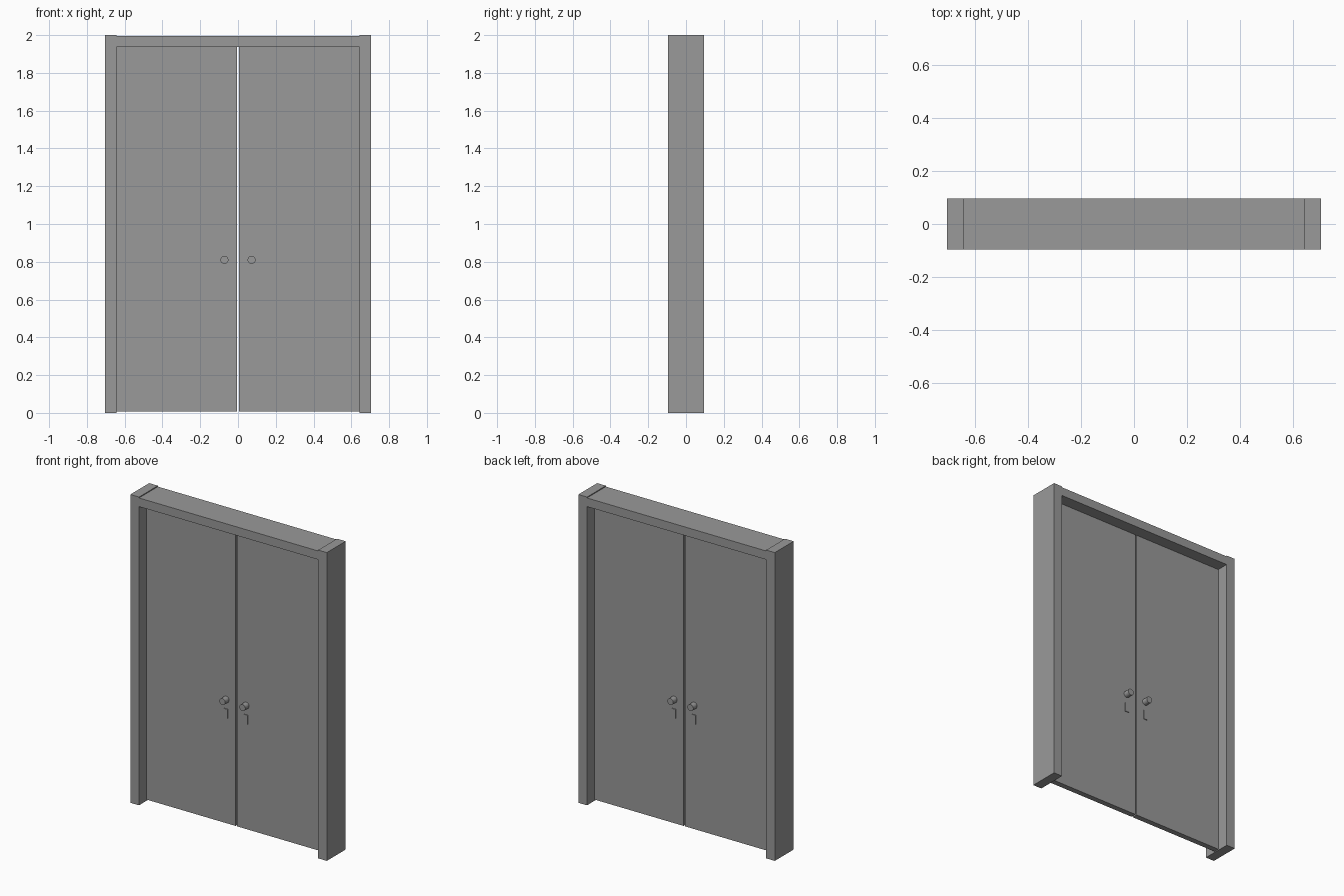
import bpy
import math

cube = bpy.data.objects.get("Cube")
if cube:
    bpy.data.objects.remove(cube, do_unlink=True)

# One plain grey for everything
grey = bpy.data.materials.new("mid grey")
grey.use_nodes = True
colour = (0.32, 0.32, 0.32, 1.0)
grey.diffuse_color = colour
grey.node_tree.nodes["Principled BSDF"].inputs["Base Color"].default_value = colour


def box(name, x, y, z):
    """Box from (min, max) ranges on each axis."""
    centre = [(a + b) / 2 for a, b in (x, y, z)]
    bpy.ops.mesh.primitive_cube_add(size=1, location=centre)
    ob = bpy.context.object
    ob.name = name
    ob.scale = [abs(b - a) for a, b in (x, y, z)]
    bpy.ops.object.transform_apply(location=False, rotation=False, scale=True)
    ob.data.materials.append(grey)
    return ob


def knob(name, x, y0, y1, z, radius):
    """Short round knob standing out from a door face."""
    bpy.ops.mesh.primitive_cylinder_add(
        vertices=24, radius=radius, depth=abs(y1 - y0),
        location=(x, (y0 + y1) / 2, z), rotation=(math.pi / 2, 0, 0))
    ob = bpy.context.object
    ob.name = name
    ob.data.materials.append(grey)
    bpy.ops.object.shade_smooth_by_angle(angle=math.radians(35))


OUTER, INNER = 0.705, 0.643   # frame half widths
DEPTH = 0.0965                # frame half depth
DOOR = 0.018                  # door half thickness
HANDLE_X = 0.072

# Top beam of the frame, slightly lower than the posts
box("frame_top_beam", (-INNER, INNER), (-DEPTH, DEPTH), (1.938, 1.994))

for side, s in (("left", 1), ("right", -1)):
    # Side post and door leaf
    box(side + "_frame_post", (s * INNER, s * OUTER), (-DEPTH, DEPTH), (0, 2))
    box(side + "_door", (s * 0.005, s * INNER), (-DOOR, DOOR), (0.007, 1.938))

    # Knob and lock plate on both faces of the door
    for face, f in (("front", -1), ("back", 1)):
        x = s * HANDLE_X
        knob(f"{side}_{face}_knob", x, f * DOOR, f * 0.058, 0.81, 0.021)
        box(f"{side}_{face}_lock_plate", (x - 0.013, x + 0.013),
            (f * DOOR, f * (DOOR + 0.005)), (0.69, 0.75))
